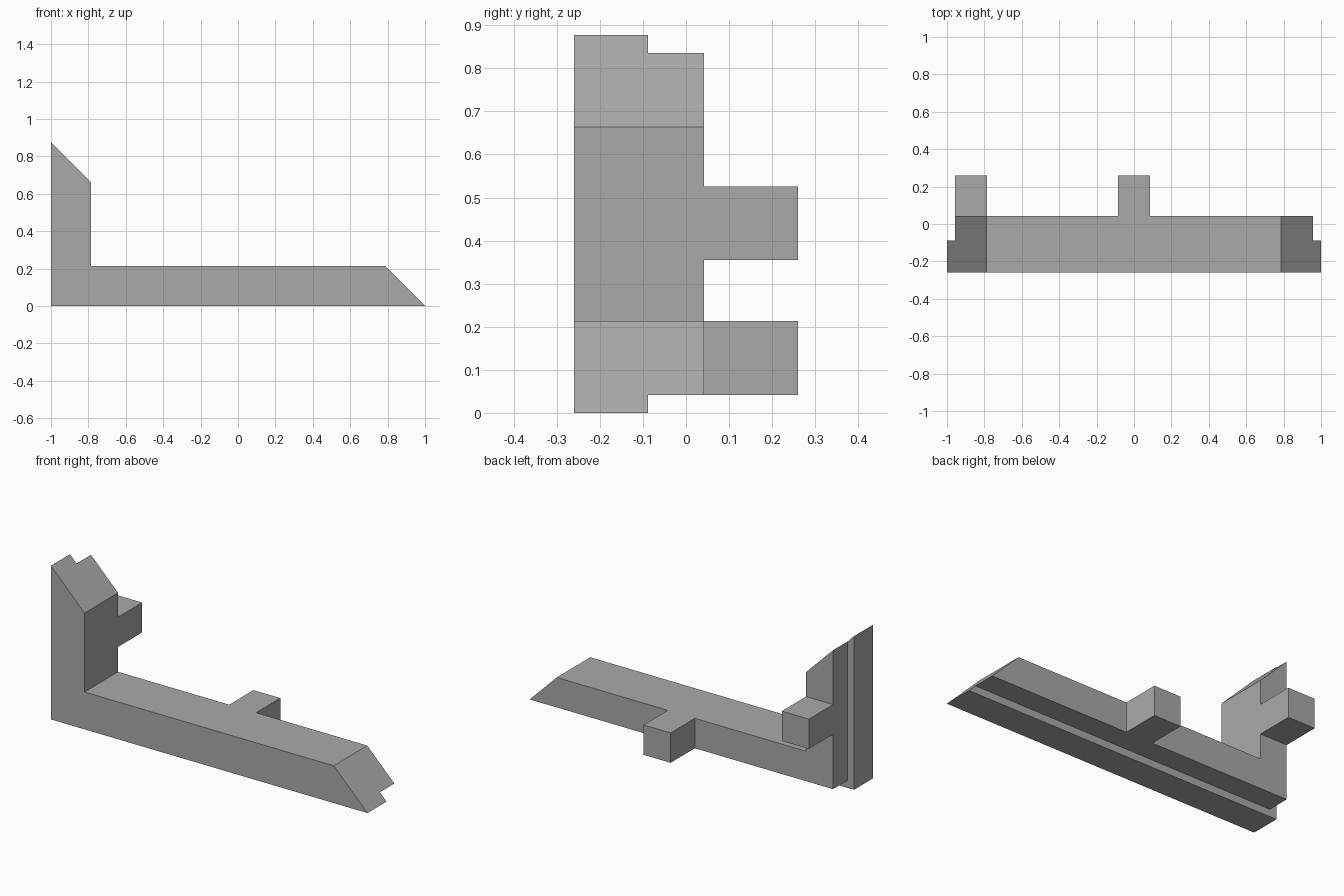
import bpy
import bmesh

cube = bpy.data.objects.get("Cube")
if cube:
    bpy.data.objects.remove(cube, do_unlink=True)

FRONT, STEP, BACK, TAB = -0.26, -0.088, 0.042, 0.26
LIP, WIDTH, HEIGHT = 0.042, 0.213, 0.877

grey = bpy.data.materials.new("plain grey")
grey.use_nodes = True
colour = (0.4, 0.4, 0.4, 1)
grey.diffuse_color = colour
grey.node_tree.nodes["Principled BSDF"].inputs["Base Color"].default_value = colour

# Stepped cross-section: depth y and distance in from the outer edge
section = [(FRONT, 0), (STEP, 0), (STEP, LIP), (BACK, LIP), (BACK, WIDTH), (FRONT, WIDTH)]

# Stations along the L, with mitred ends and corner; tabs sit between pairs
stations = [
    lambda d: (1 - d, d),
    lambda d: (0.085, d),
    lambda d: (-0.085, d),
    lambda d: (-1 + d, d),
    lambda d: (-1 + d, 0.355),
    lambda d: (-1 + d, 0.525),
    lambda d: (-1 + d, HEIGHT - d),
]
tab_spans = (1, 4)

bm = bmesh.new()
rings = []
for station in stations:
    ring = []
    for y, d in section:
        x, z = station(d)
        ring.append(bm.verts.new((x, y, z)))
    rings.append(ring)

# Skin the frame and collect the back faces that carry tabs
count = len(section)
tab_faces = []
for span, (a, b) in enumerate(zip(rings, rings[1:])):
    for i in range(count):
        j = (i + 1) % count
        face = bm.faces.new((a[i], a[j], b[j], b[i]))
        if span in tab_spans and i == 3:
            tab_faces.append(face)
bm.faces.new(rings[0])
bm.faces.new(rings[-1])

# Pull the tabs out of the back
for face in tab_faces:
    new = bmesh.ops.extrude_discrete_faces(bm, faces=[face])["faces"][0]
    bmesh.ops.translate(bm, verts=new.verts, vec=(0, TAB - BACK, 0))

bmesh.ops.recalc_face_normals(bm, faces=bm.faces)
mesh = bpy.data.meshes.new("corner_frame")
bm.to_mesh(mesh)
bm.free()
mesh.materials.append(grey)
frame = bpy.data.objects.new("corner_frame", mesh)
bpy.context.collection.objects.link(frame)
